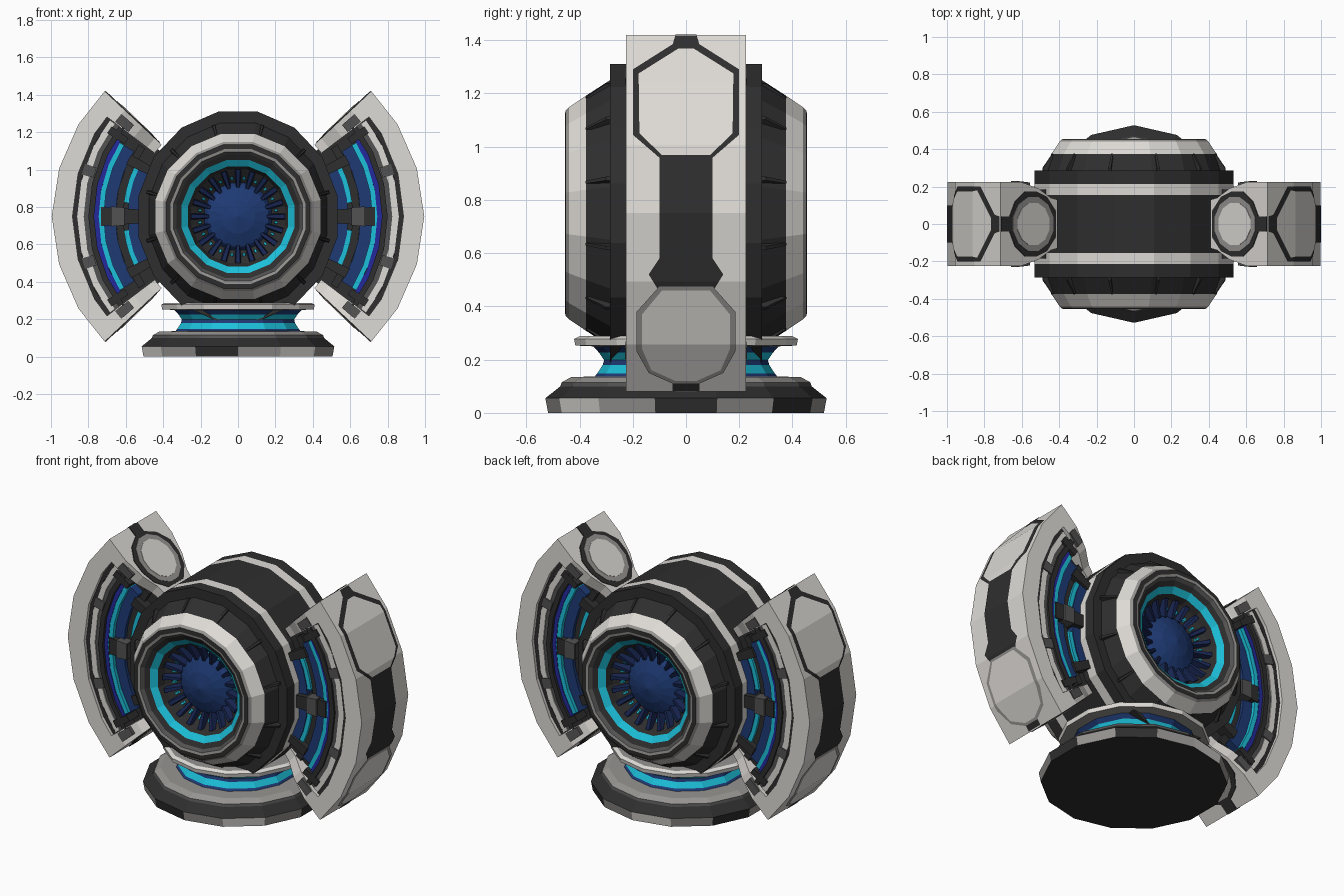
import bpy, bmesh, math
from mathutils import Vector

if "Cube" in bpy.data.objects:
    bpy.data.objects.remove(bpy.data.objects["Cube"])

CZ = 0.75          # height of the core centre
END = 43.2         # half angle of the side wings


def lin(c):
    c /= 255
    return c / 12.92 if c <= 0.04045 * 255 / 255 else ((c + 0.055) / 1.055) ** 2.4


def material(name, r, g, b):
    m = bpy.data.materials.new(name)
    m.diffuse_color = (lin(r), lin(g), lin(b), 1)
    m.use_nodes = True
    m.node_tree.nodes["Principled BSDF"].inputs["Base Color"].default_value = m.diffuse_color
    return m


MATS = [material("black", 46, 46, 46), material("dark grey", 82, 82, 82),
        material("mid grey", 150, 148, 145), material("light grey", 222, 219, 214),
        material("navy blue", 30, 58, 116), material("cyan", 28, 192, 218),
        material("indigo", 36, 42, 155), material("dark navy", 24, 38, 82)]
BLACK, DARK, MID, LIGHT, NAVY, CYAN, INDIGO, DEEP = range(8)


def finish(name, bm, mirror=False):
    bmesh.ops.remove_doubles(bm, verts=bm.verts, dist=0.0005)
    bmesh.ops.recalc_face_normals(bm, faces=bm.faces)
    me = bpy.data.meshes.new(name)
    bm.to_mesh(me)
    bm.free()
    for m in MATS:
        me.materials.append(m)
    ob = bpy.data.objects.new(name, me)
    bpy.context.collection.objects.link(ob)
    if mirror:
        mod = ob.modifiers.new("mirror", 'MIRROR')
        mod.use_axis = (True, False, False)
        mod.use_mirror_merge = False
    return ob


def lathe(name, prof, n, place, rule=None):
    """prof: (radius, height, material of the band that follows)."""
    bm = bmesh.new()
    k = 1 / math.cos(math.pi / n)
    rings = []
    for r, h, _ in prof:
        rings.append([bm.verts.new(place(r * k * math.cos(2 * math.pi * (i + .5) / n),
                                         r * k * math.sin(2 * math.pi * (i + .5) / n), h))
                      for i in range(n)])
    for j in range(len(prof) - 1):
        for i in range(n):
            f = bm.faces.new((rings[j][i], rings[j][(i + 1) % n],
                              rings[j + 1][(i + 1) % n], rings[j + 1][i]))
            f.material_index = rule(i, j, prof[j][2]) if rule else prof[j][2]
    return finish(name, bm)


def loft(bm, loops, mat):
    """Skin closed loops of points and cap both ends."""
    vs = [[bm.verts.new(p) for p in lp] for lp in loops]
    n = len(vs[0])
    fs = [bm.faces.new(vs[0]), bm.faces.new(vs[-1])]
    for a, b in zip(vs, vs[1:]):
        fs += [bm.faces.new((a[i], a[(i + 1) % n], b[(i + 1) % n], b[i])) for i in range(n)]
    for f in fs:
        f.material_index = mat


def polar(r, deg, y):
    a = math.radians(deg)
    return Vector((r * math.cos(a), y, CZ + r * math.sin(a)))


def arc(name, r0, r1, a0, a1, hw, mat, both=False, steps=6):
    """Curved bar of the right wing, mirrored to the left; both adds its lower twin."""
    bm = bmesh.new()
    for s in ((1, -1) if both else (1,)):
        loft(bm, [[polar(r, s * (a0 + (a1 - a0) * i / steps), y)
                   for r, y in ((r0, -hw), (r1, -hw), (r1, hw), (r0, hw))]
                  for i in range(steps + 1)], mat)
    return finish(name, bm, True)


def radial_plate(name, half, a0, a1, mat):
    """Flat plate on the wing ends, half outline (radius, y) mirrored in y."""
    pts = half + [(r, -y) for r, y in reversed(half)]
    bm = bmesh.new()
    for s in (1, -1):
        loft(bm, [[polar(r, s * a, y) for r, y in pts] for a in (a0, a1)], mat)
    return finish(name, bm, True)


# ---- Base, neck and collar
up = lambda x, y, h: (x, y, h)
lathe("base", [(0, 0, BLACK), (.505, 0, MID), (.515, .055, BLACK), (.46, .10, DARK),
               (.455, .115, MID), (.42, .135, MID), (.30, .137, BLACK), (0, .137, 0)], 14, up,
      lambda i, j, m: (BLACK if i % 4 == 1 else LIGHT if i % 4 == 3 else MID) if j == 1 else m)
lathe("neck", [(.34, .13, NAVY), (.325, .148, CYAN), (.305, .18, NAVY), (.30, .198, CYAN),
               (.318, .226, NAVY), (.345, .255, NAVY)], 14, up)
lathe("collar", [(.2, .25, DARK), (.34, .25, MID), (.405, .253, LIGHT), (.41, .278, LIGHT),
                 (.39, .288, MID), (.2, .288, 0)], 14, up)

# ---- Core drum, turned about the front-back axis, same on front and back
half = [(0, .375, NAVY), (.09, .355, NAVY), (.16, .325, NAVY), (.18, .295, BLACK),
        (.25, .35, BLACK), (.268, .392, CYAN), (.302, .418, BLACK), (.33, .435, DARK),
        (.345, .452, MID), (.36, .455, BLACK), (.385, .453, MID), (.398, .44, LIGHT),
        (.442, .375, BLACK), (.50, .285, BLACK), (.56, .285, BLACK), (.56, .215, LIGHT),
        (.56, .155, BLACK)]
back = [(half[i][0], -half[i][1], half[i - 1][2]) for i in range(len(half) - 1, -1, -1)]
lathe("core_drum", half + back, 16,
      lambda x, y, h: (x * (.95 if math.hypot(x, y) > .48 else 1), h, CZ + y))


def spokes(name, n, r0, r1, w0, w1, d0, d1, t, mat, phase=0.0):
    """Small radial blocks on both faces of the drum."""
    bm = bmesh.new()
    for s in (1, -1):
        for i in range(n):
            a = 2 * math.pi * (i + phase) / n
            u, v = Vector((math.cos(a), 0, math.sin(a))), Vector((-math.sin(a), 0, math.cos(a)))
            c, y = Vector((0, 0, CZ)), Vector((0, s, 0))
            loft(bm, [[c + u * r + v * w + y * d for w, d in
                       ((-w_, d_ - t), (w_, d_ - t), (w_ * .5, d_), (-w_ * .5, d_))]
                      for r, w_, d_ in ((r0, w0, d0), (r1, w1, d1))], mat)
    return finish(name, bm)


spokes("eye_spokes", 20, .155, .25, .015, .024, .335, .375, .07, DEEP)
spokes("eye_lights", 20, .198, .215, .010, .010, .325, .335, .03, CYAN, .5)
spokes("drum_ribs", 12, .45, .505, .010, .014, .378, .30, .06, BLACK, .5)

# ---- Wing shells
ANG = [-END, -30, -15, 0, 15, 30, END]
RAD = [.978, .985, .99, .996, .99, .985, .978]
bm = bmesh.new()
loft(bm, [[polar(q, a, y) for q, y in ((.885, -.225), (r, -.225), (r, .225), (.885, .225))]
          for a, r in zip(ANG, RAD)], LIGHT)
finish("wing_shell", bm, True)
RIM = [polar(r, a, 0) for r, a in zip(RAD, ANG)]


def shell_plate(name, half, off, mat):
    """Thin panel bent over the shell, half outline (y, z) mirrored in y."""
    bm = bmesh.new()
    pts = half + [(-y, z) for y, z in reversed(half)]
    bm.faces.new([bm.verts.new((0, y, z)) for y, z in pts])
    for p in RIM[1:-1]:
        bmesh.ops.bisect_plane(bm, geom=bm.verts[:] + bm.edges[:] + bm.faces[:],
                               plane_co=(0, 0, p.z), plane_no=(0, 0, 1))
    for v in bm.verts:
        for p, q in zip(RIM, RIM[1:]):
            if p.z - 1e-4 <= v.co.z <= q.z + 1e-4:
                v.co.x = p.x + (q.x - p.x) * (v.co.z - p.z) / (q.z - p.z) + off
                break
    for f in bm.faces:
        f.material_index = mat
    return finish(name, bm, True)


shell_plate("shell_dark_strip", [(.10, .455), (.14, .52), (.10, .58), (.10, .97)], .004, BLACK)
shell_plate("shell_upper_frame", [(.09, .95), (.20, 1.045), (.20, 1.29), (.05, 1.385),
                                  (.04, 1.418)], .005, BLACK)
shell_plate("shell_upper_panel", [(.09, .968), (.175, 1.05), (.178, 1.275), (.03, 1.368)],
            .010, LIGHT)
shell_plate("shell_lower_frame", [(.05, .11), (.14, .15), (.185, .23), (.185, .38), (.10, .475)],
            .006, MID)
shell_plate("shell_lower_panel", [(.04, .12), (.13, .16), (.165, .24), (.165, .37), (.09, .46)],
            .010, LIGHT)
shell_plate("shell_lower_tab", [(.05, .083), (.05, .118)], .005, BLACK)

# ---- Layered arcs between shell and core
arc("wing_filler", .50, .89, -40, 40, .12, BLACK)
arc("wing_dark_liner", .86, .888, -41, 41, .205, BLACK)
arc("wing_light_liner", .825, .86, -37, 37, .205, LIGHT)
arc("wing_dark_ledge", .80, .83, -38, 38, .20, DARK)
arc("wing_black_liner", .77, .80, -38, 38, .212, BLACK)
arc("wing_indigo_rail", .745, .778, -33, 33, .195, INDIGO)
arc("wing_outer_light", .718, .745, -32, 32, .192, CYAN)
arc("wing_navy_rail", .655, .72, -32, 32, .17, NAVY)
arc("wing_black_core", .615, .655, -36, 36, .15, BLACK)
arc("wing_inner_light", .585, .615, 7, 25, .165, CYAN, True, 3)
arc("wing_inner_rail", .53, .59, -28, 28, .17, NAVY)
arc("wing_centre_clamp", .50, .735, -4, 4, .20, BLACK, steps=1)
arc("wing_centre_bolt", .61, .68, -4.5, 4.5, .212, DARK, steps=1)
arc("wing_rail_brackets", .72, .83, 32.5, 35.5, .213, BLACK, True, 1)
arc("wing_inner_brackets", .53, .66, 25, 30, .185, BLACK, True, 1)
arc("wing_rib_blocks", .80, .865, 15, 19, .212, DARK, True, 1)

# ---- Tapered end caps with round pads
radial_plate("wing_end_cap", [(.56, .13), (.61, .14), (.70, .19), (.83, .225), (.90, .225)],
             37.2, END, LIGHT)
radial_plate("end_cap_side_block", [(.74, .222), (.83, .23)], 37.6, 41.3, DARK)
radial_plate("end_cap_frame", [(.575, .07), (.64, .145), (.72, .175), (.80, .175), (.875, .12),
                               (.915, .04), (.975, .04)], END, END + .3, BLACK)
for nm, k, a, m in (("end_cap_pad_rim", 1.1, .5, MID), ("end_cap_pad", .87, .7, LIGHT)):
    radial_plate(nm, [(.745 - .14 * k * math.cos(t * math.pi / 6 + math.pi / 12),
                       .135 * k * math.sin(t * math.pi / 6 + math.pi / 12)) for t in range(6)],
                 END, END + a, m)
